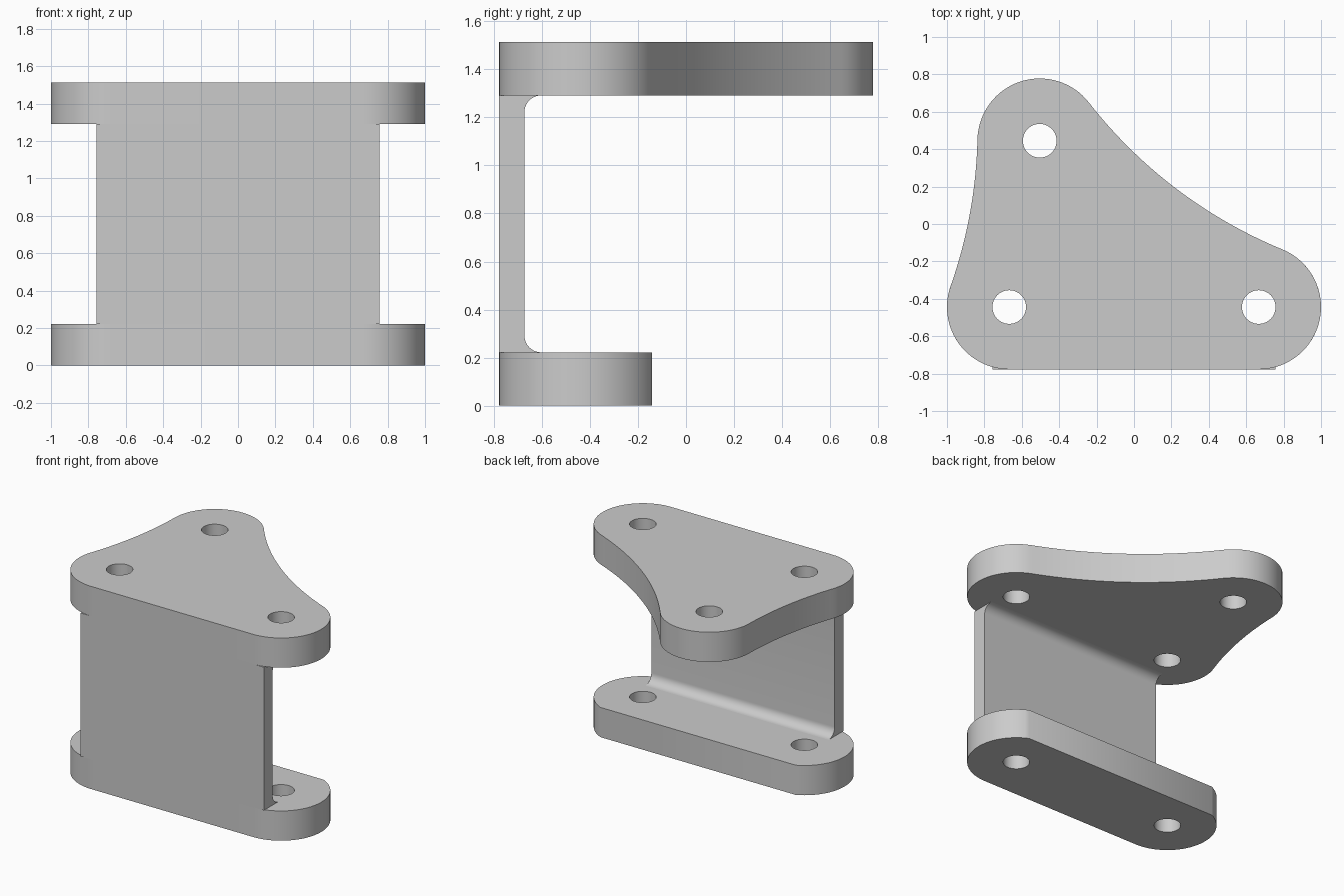
import bpy, bmesh
from math import asin, atan2, cos, sin, pi, radians, hypot, acos

if "Cube" in bpy.data.objects:
    bpy.data.objects.remove(bpy.data.objects["Cube"])

R = 0.333                      # lobe radius
HOLE = 0.09
LEFT, RIGHT, BACK = (-0.667, -0.444), (0.667, -0.444), (-0.504, 0.445)
Z1, Z2, TOP = 0.222, 1.291, 1.513


def arc(c, r, a0, a1, n):
    return [(c[0] + r * cos(a0 + (a1 - a0) * i / n),
             c[1] + r * sin(a0 + (a1 - a0) * i / n)) for i in range(n + 1)]


def waist(p, q, s=2.87):
    """Concave arc between lobes p and q: tangent angles and inner points."""
    dx, dy = q[0] - p[0], q[1] - p[1]
    d = hypot(dx, dy)
    normal = atan2(-dx, dy)
    half = asin(d / 2 / s)
    h = (s * s - d * d / 4) ** 0.5
    c = ((p[0] + q[0]) / 2 + h * cos(normal), (p[1] + q[1]) / 2 + h * sin(normal))
    pts = arc(c, s - R, normal + half + pi, normal - half + pi, 32)
    # arc runs from p to q
    if hypot(pts[0][0] - p[0], pts[0][1] - p[1]) > hypot(pts[-1][0] - p[0], pts[-1][1] - p[1]):
        pts.reverse()
    return normal + half, normal - half, pts[1:-1]


def prism(name, pts, place, vec):
    bm = bmesh.new()
    face = bm.faces.new([bm.verts.new(place(*p)) for p in pts])
    ext = bmesh.ops.extrude_face_region(bm, geom=[face])
    bmesh.ops.translate(bm, vec=vec, verts=[v for v in ext["geom"] if isinstance(v, bmesh.types.BMVert)])
    bmesh.ops.recalc_face_normals(bm, faces=bm.faces)
    me = bpy.data.meshes.new(name)
    bm.to_mesh(me)
    bm.free()
    ob = bpy.data.objects.new(name, me)
    bpy.context.collection.objects.link(ob)
    return ob


def activate(ob):
    bpy.ops.object.select_all(action='DESELECT')
    ob.select_set(True)
    bpy.context.view_layer.objects.active = ob


def drill(ob, centres, z):
    for c in centres:
        bpy.ops.mesh.primitive_cylinder_add(vertices=48, radius=HOLE, depth=1, location=(*c, z))
        cutter = bpy.context.object
        cutter.hide_render = True
        activate(ob)
        m = ob.modifiers.new("hole", 'BOOLEAN')
        m.operation, m.solver, m.object = 'DIFFERENCE', 'EXACT', cutter
        bpy.ops.object.modifier_apply(modifier=m.name)
        bpy.data.objects.remove(cutter)


# Top plate: three lobes with a straight front and two hollow sides
r_end, b_start, right_side = waist(RIGHT, BACK)
b_end, l_start, left_side = waist(BACK, LEFT)
# order tangent angles: the side nearer each lobe's own arc
b_start, r_end = sorted((r_end, b_start))
l_start, b_end = sorted((b_end, l_start)) if b_end < l_start else (l_start, b_end)
outline = (arc(RIGHT, R, -pi / 2, r_end, 32) + right_side
           + arc(BACK, R, b_start, b_end, 32) + left_side
           + arc(LEFT, R, l_start, 1.5 * pi, 24))
top_plate = prism("top_plate", outline, lambda x, y: (x, y, Z2), (0, 0, TOP - Z2))
drill(top_plate, (LEFT, RIGHT, BACK), Z2)

# Bottom plate: two lobes cut off straight at the back
cut = asin((-0.142 - RIGHT[1]) / R)
outline = arc(RIGHT, R, -pi / 2, cut, 32) + arc(LEFT, R, pi - cut, 1.5 * pi, 32)
bottom_plate = prism("bottom_plate", outline, lambda x, y: (x, y, 0), (0, 0, Z1))
drill(bottom_plate, (LEFT, RIGHT), 0.1)

# Upright wall with fillets into both plates
F, INNER, FRONT = 0.07, -0.672, -0.777
profile = ([(FRONT, Z2), (FRONT, Z1)]
           + arc((INNER + F, Z1 + F), F, 1.5 * pi, pi, 10)
           + arc((INNER + F, Z2 - F), F, pi, pi / 2, 10))
wall = prism("upright_wall", profile, lambda y, z: (-0.757, y, z), (1.514, 0, 0))

for ob in (top_plate, bottom_plate, wall):
    activate(ob)
    bpy.ops.object.shade_smooth_by_angle(angle=radians(30))
